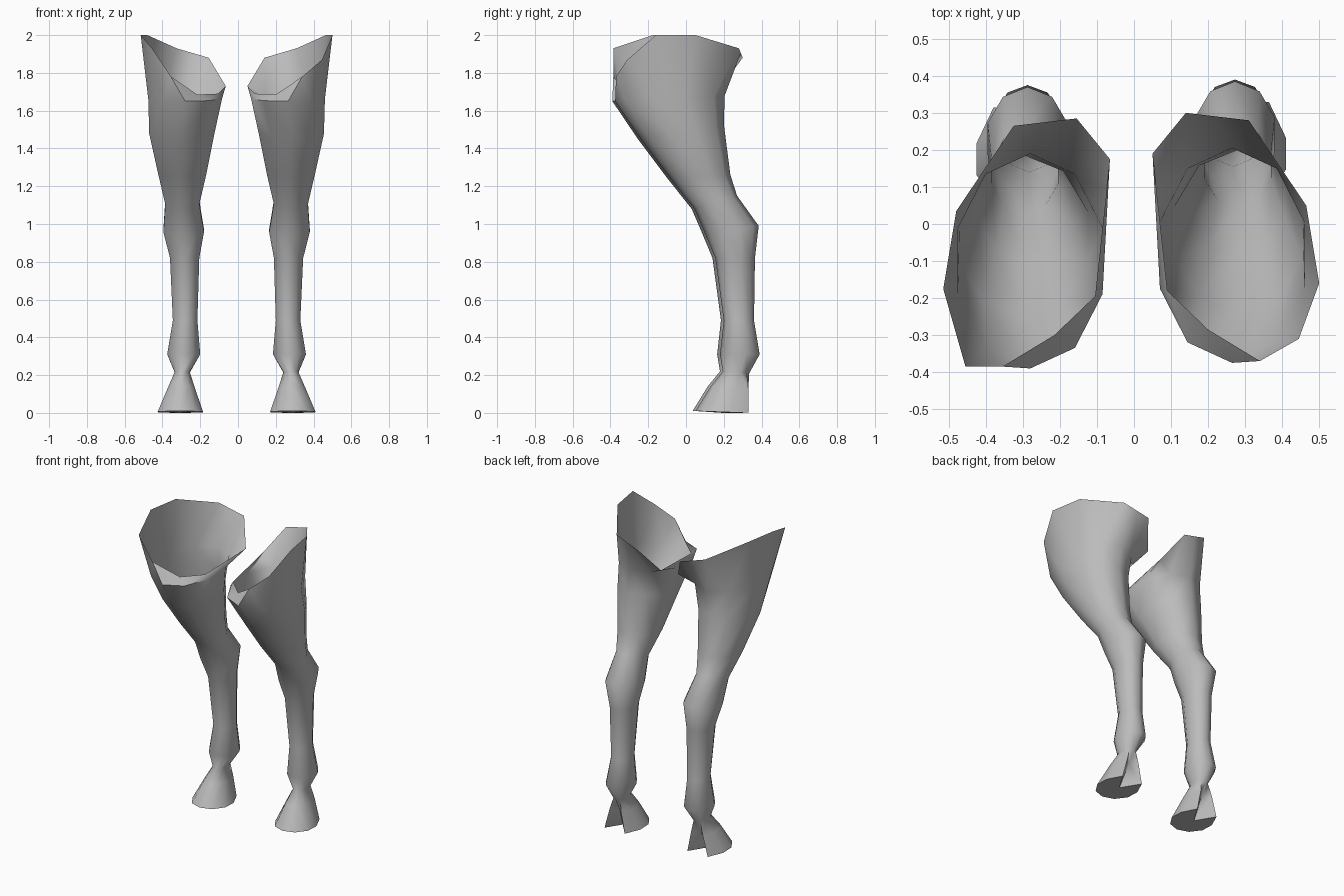
import bpy, bmesh
from math import sin, cos, tau

cube = bpy.data.objects.get("Cube")
if cube:
    bpy.data.objects.remove(cube, do_unlink=True)

SIDES = 10
# Cross-sections, ground up: inner x, outer x, front y, front z, back y, back z
SECTIONS = [
    (.17, .41, .05, .01, .33, 0),        # hoof base
    (.215, .355, .13, .14, .33, .13),    # hoof wall
    (.24, .32, .195, .22, .335, .21),    # pastern
    (.185, .36, .18, .31, .39, .31),     # fetlock
    (.20, .33, .20, .49, .36, .49),      # cannon
    (.19, .345, .155, .82, .365, .82),
    (.165, .38, .105, .94, .385, .99),   # hock
    (.19, .37, .045, 1.08, .27, 1.15),
    (.155, .405, -.09, 1.25, .235, 1.26),
    (.11, .455, -.24, 1.45, .20, 1.53),  # thigh
    (.07, .46, -.375, 1.65, .205, 1.68),
]
# Open, slanted upper edge, starting at the back and passing the outer side
RIM = [(.225, .29, 1.905), (.31, .28, 1.93), (.465, .05, 2), (.50, -.16, 2),
       (.445, -.31, 1.87), (.34, -.37, 1.78), (.2, -.285, 1.685),
       (.09, -.18, 1.69), (.05, .19, 1.73), (.14, .30, 1.88)]

hide = bpy.data.materials.new("plain grey")
hide.use_nodes = True
hide.diffuse_color = (.5, .5, .5, 1)
hide.node_tree.nodes["Principled BSDF"].inputs["Base Color"].default_value = (.5, .5, .5, 1)


def section_ring(x0, x1, yf, zf, yb, zb):
    """Tilted oval whose first point is at the back centre."""
    ring = []
    for k in range(SIDES):
        a = tau * k / SIDES
        t = (1 + cos(a)) / 2
        x = (x0 + x1) / 2 + (x1 - x0) / 2 * sin(a) / sin(tau / 5)
        ring.append([x, yf + (yb - yf) * t, zf + (zb - zf) * t])
    return ring


def build_leg(name, place, rim):
    rings = [section_ring(*s) for s in SECTIONS]
    # Cleft between the two heel bulbs
    for ring, depth in zip(rings, (.12, .04)):
        back = ring[0][1]
        ring[1][1] = ring[-1][1] = back
        ring[0][1] = back - depth
    bm = bmesh.new()
    loops = [[bm.verts.new(place(*p)) for p in ring] for ring in rings]
    loops.append([bm.verts.new(place(*p)) for p in rim])
    for low, high in zip(loops, loops[1:]):
        for k in range(SIDES):
            n = (k + 1) % SIDES
            bm.faces.new((low[k], low[n], high[n], high[k]))
    bm.faces.new(loops[0])  # sole
    bmesh.ops.recalc_face_normals(bm, faces=bm.faces)
    bm.faces.ensure_lookup_table()
    if bm.faces[-1].normal.z > 0:
        bmesh.ops.reverse_faces(bm, faces=bm.faces)
    mesh = bpy.data.meshes.new(name)
    bm.to_mesh(mesh)
    bm.free()
    mesh.materials.append(hide)
    leg = bpy.data.objects.new(name, mesh)
    bpy.context.collection.objects.link(leg)
    bpy.ops.object.select_all(action='DESELECT')
    leg.select_set(True)
    bpy.context.view_layer.objects.active = leg
    bpy.ops.object.shade_smooth_by_angle(angle=1.1)


build_leg("left_hind_leg", lambda x, y, z: (x, y, z), RIM)

# The right leg is a mirrored copy, slightly forward, with a higher front corner
right_rim = list(RIM)
right_rim[4] = (.44, -.37, 1.93)
build_leg("right_hind_leg", lambda x, y, z: (-x - .015, y - .015, z), right_rim)
